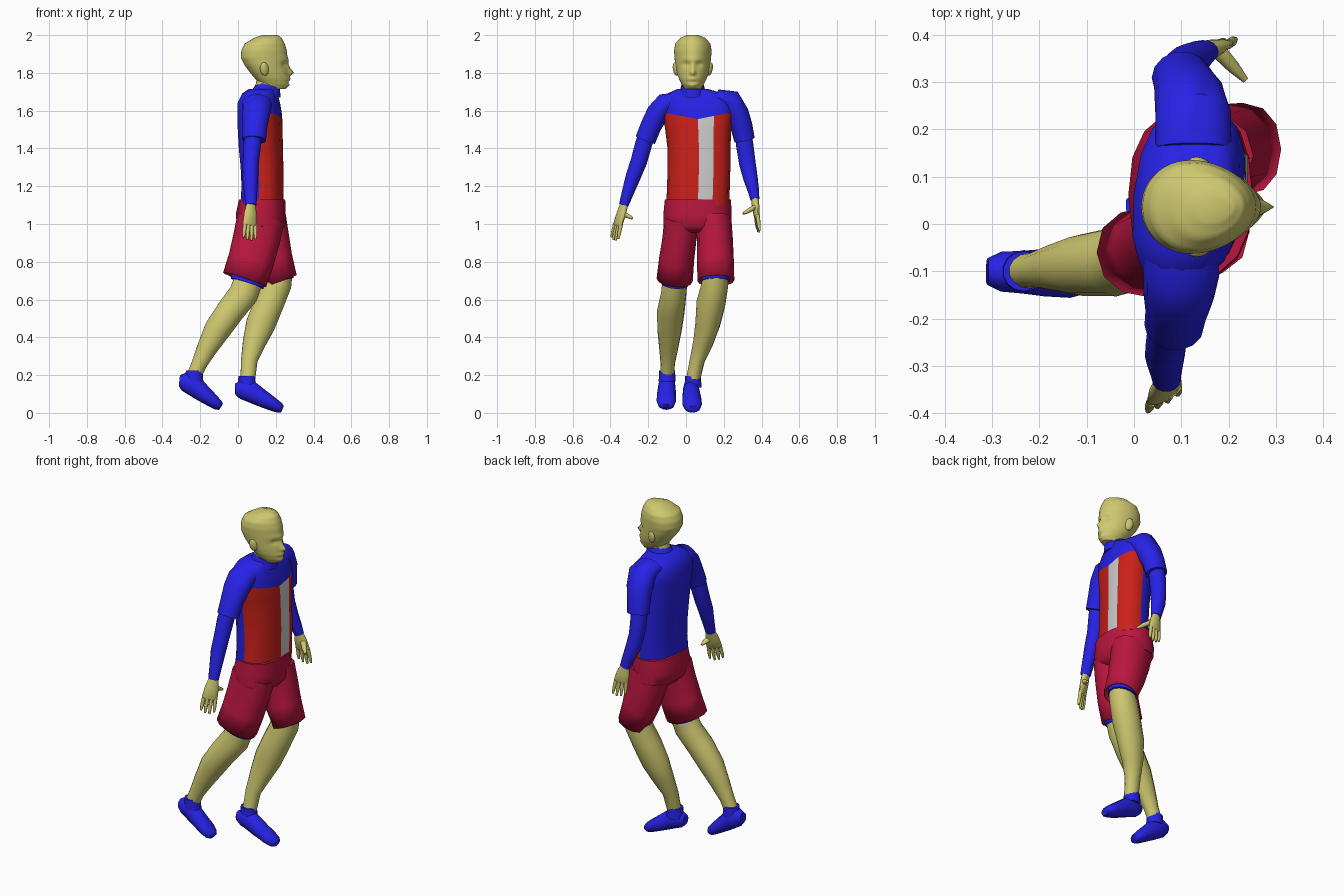
import bpy
import bmesh
from math import cos, sin, tau, pi, exp, copysign
from mathutils import Vector

default_cube = bpy.data.objects.get("Cube")
if default_cube:
    bpy.data.objects.remove(default_cube, do_unlink=True)

X, Y, Z = Vector((1, 0, 0)), Vector((0, 1, 0)), Vector((0, 0, 1))


def make_material(name, *rgb):
    material = bpy.data.materials.new(name)
    material.use_nodes = True
    colour = (*rgb, 1)
    material.diffuse_color = colour
    shader = material.node_tree.nodes["Principled BSDF"]
    shader.inputs["Base Color"].default_value = colour
    shader.inputs["Roughness"].default_value = 0.7
    return material


skin = make_material("skin", 0.62, 0.58, 0.16)
blue = make_material("blue_cloth", 0.02, 0.016, 0.8)
red = make_material("red_cloth", 0.6, 0.015, 0.01)
crimson = make_material("crimson_cloth", 0.5, 0.008, 0.05)
grey = make_material("grey_cloth", 0.6, 0.6, 0.6)


def smooth(obj, angle=50):
    bpy.ops.object.select_all(action="DESELECT")
    obj.select_set(True)
    bpy.context.view_layer.objects.active = obj
    bpy.ops.object.shade_smooth_by_angle(angle=angle * pi / 180)


def tube(name, stations, material, ref=X, sides=14, flat=False,
         power=1, open_end=False, taper=0):
    """Loft elliptical rings (x, y, z, radius along ref, radius across)."""
    mesh = bpy.data.meshes.new(name)
    obj = bpy.data.objects.new(name, mesh)
    bpy.context.collection.objects.link(obj)
    mesh.materials.append(material)
    centres = [Vector(s[:3]) for s in stations]
    last = len(centres) - 1
    bm = bmesh.new()
    rings = []
    for i, station in enumerate(stations):
        along = centres[min(i + 1, last)] - centres[max(i - 1, 0)]
        along = Z if flat else along.normalized()
        u = (ref - along * ref.dot(along)).normalized()
        v = along.cross(u)
        ring = []
        for k in range(sides):
            c, s = cos(tau * k / sides), sin(tau * k / sides)
            a = copysign(abs(c) ** power, c) * station[3]
            b = copysign(abs(s) ** power, s) * station[4] * (1 - taper * c)
            ring.append(bm.verts.new(centres[i] + u * a + v * b))
        rings.append(ring)
    for low, high in zip(rings, rings[1:]):
        for k in range(sides):
            n = (k + 1) % sides
            bm.faces.new((low[k], low[n], high[n], high[k]))
    bm.faces.new(rings[0][::-1])
    if not open_end:
        bm.faces.new(rings[-1])
    bmesh.ops.recalc_face_normals(bm, faces=bm.faces)
    bm.to_mesh(mesh)
    bm.free()
    smooth(obj)
    return obj


def levels(rows):
    """Turn (z, back, front, right, left) limits into level rings."""
    return [((b + f) / 2, (r + l) / 2, z, (f - b) / 2, (l - r) / 2)
            for z, b, f, r, l in rows]


# Shirt body: red front panel, blue yoke and back, grey stripe
shirt_rows = [
    (1.1, .015, .24, -.105, .23), (1.2, .02, .24, -.1, .232),
    (1.3, .015, .24, -.098, .235), (1.4, .005, .237, -.098, .235),
    (1.5, 0, .236, -.11, .24), (1.555, 0, .233, -.125, .25),
    (1.64, 0, .222, -.13, .25), (1.69, .025, .21, -.1, .2),
    (1.715, .06, .205, -.045, .115)]
shirt = tube("shirt", levels(shirt_rows), blue, sides=16, flat=True, power=.8)
shirt.data.materials.append(red)
shirt.data.materials.append(grey)
YOKE = 5
for i, vert in enumerate(shirt.data.vertices):
    if i // 16 == YOKE:
        vert.co.z += .2 * abs(vert.co.y - .06)
    vert.co.x += .1 * (vert.co.y - .07)
for i, face in enumerate(shirt.data.polygons[:16 * YOKE]):
    column = i % 16
    if column == 0:
        face.material_index = 2
    elif column < 4 or column > 11:
        face.material_index = 1

# Neck and collar
tube("neck", [(.14, .035, 1.66, .06, .055), (.16, .035, 1.77, .06, .055)], skin)
tube("collar", [(.15, .035, 1.69, .078, .072), (.163, .035, 1.735, .062, .06)], blue)

# Head, with densely blended rings so the face can be shaped
head_rows = [
    (1.715, .145, .25, .043), (1.74, .115, .27, .058), (1.77, .09, .27, .073),
    (1.8, .065, .266, .083), (1.84, .035, .262, .091), (1.88, .015, .262, .096),
    (1.92, .018, .258, .098), (1.955, .035, .247, .092),
    (1.985, .085, .232, .066), (2.0, .13, .21, .03)]
HEAD_Y = .036
dense = []
for low, high in zip(head_rows, head_rows[1:]):
    for step in range(4):
        z, b, f, w = (p + (q - p) * step / 4 for p, q in zip(low, high))
        dense.append((z, b, f, HEAD_Y - w, HEAD_Y + w))
z, b, f, w = head_rows[-1]
dense.append((z, b, f, HEAD_Y - w, HEAD_Y + w))
head = tube("head", levels(dense), skin, sides=48, flat=True, taper=.15)

# Face relief: depth, sideways offset, height, width, tallness
relief = [
    (.026, 0, 1.8, .012, .014), (.012, 0, 1.825, .012, .025),
    (-.013, .034, 1.845, .018, .013), (-.013, -.034, 1.845, .018, .013),
    (.006, 0, 1.87, .055, .012), (.009, 0, 1.768, .024, .009),
    (-.005, 0, 1.75, .03, .007), (.007, 0, 1.73, .025, .012)]
for vert in head.data.vertices:
    p = vert.co
    if p.x > .17:
        p.x += sum(d * exp(-((p.y - HEAD_Y - y) / w) ** 2 - ((p.z - h) / t) ** 2)
                   for d, y, h, w, t in relief)
for side, label in ((1, "left"), (-1, "right")):
    bpy.ops.mesh.primitive_uv_sphere_add(
        segments=12, ring_count=8, location=(.14, HEAD_Y + side * .09, 1.82))
    ear = bpy.context.object
    ear.name = label + "_ear"
    ear.scale = (.024, .014, .036)
    ear.rotation_euler = (side * -.15, -.2, side * -.3)
    ear.data.materials.append(skin)
    smooth(ear)

# Sleeves and arms
tube("right_sleeve", [
    (.095, -.03, 1.655, .08, .045), (.1, -.11, 1.635, .08, .06),
    (.095, -.15, 1.585, .075, .062), (.09, -.185, 1.52, .066, .057),
    (.085, -.215, 1.445, .063, .056)], blue)
tube("left_sleeve", [
    (.125, .16, 1.67, .08, .045), (.125, .235, 1.65, .08, .065),
    (.118, .27, 1.585, .075, .064), (.108, .293, 1.52, .066, .06),
    (.1, .31, 1.445, .063, .056)], blue)
tube("right_arm", [
    (.085, -.2, 1.5, .045, .045), (.075, -.225, 1.42, .047, .046),
    (.068, -.25, 1.33, .043, .045), (.065, -.28, 1.25, .042, .041),
    (.067, -.307, 1.17, .035, .033), (.068, -.33, 1.1, .03, .026)], blue)
tube("left_arm", [
    (.1, .3, 1.5, .045, .045), (.095, .312, 1.41, .046, .047),
    (.1, .325, 1.32, .043, .045), (.115, .342, 1.24, .042, .039),
    (.135, .356, 1.18, .035, .031), (.15, .365, 1.13, .03, .024)], blue)


def hand(label, wrist, knuckle, tip, across, thumb):
    wrist, knuckle, tip, thumb = map(Vector, (wrist, knuckle, tip, thumb))
    across = Vector(across).normalized()
    middle = wrist.lerp(knuckle, .5)
    tube(label + "_palm", [
        (*wrist, .025, .02), (*middle, .038, .02),
        (*knuckle, .043, .015), (*knuckle.lerp(tip, .1), .04, .01)],
        skin, ref=across, sides=12)
    for i, reach in enumerate((.8, .95, 1, .9)):
        start = knuckle + across * (i - 1.5) * .021
        end = start.lerp(tip + across * (i - 1.5) * .025, reach)
        tube(f"{label}_finger_{i + 1}", [
            (*start, .011, .011), (*start.lerp(end, .6), .01, .01),
            (*end, .006, .006)], skin, ref=across, sides=8)
    root = middle + across * .015
    tube(label + "_thumb", [
        (*root, .018, .014), (*root.lerp(thumb, .6), .014, .012),
        (*thumb, .007, .007)], skin, ref=across, sides=8)


hand("right_hand", (.068, -.325, 1.11), (.064, -.36, 1.0), (.06, -.38, .912),
     (.85, .5, 0), (.095, -.283, 1.03))
hand("left_hand", (.148, .363, 1.14), (.168, .375, 1.045), (.178, .385, .955),
     (.97, .15, 0), (.235, .304, 1.055))

# Shorts
tube("shorts_hips", levels([
    (1.13, .005, .25, -.112, .238), (1.05, -.012, .252, -.12, .242),
    (.99, -.005, .25, -.12, .242), (.955, .03, .22, -.07, .19)]),
    crimson, sides=16, flat=True, power=.85)
shorts_legs = {
    "right": [(.12, -.02, 1.03, .095, .125), (.098, -.035, .92, .09, .125),
              (.07, -.05, .81, .093, .122), (.035, -.06, .705, .096, .12)],
    "left": [(.135, .145, 1.03, .095, .12), (.16, .153, .92, .095, .112),
             (.19, .156, .81, .097, .1), (.23, .158, .7, .098, .086)]}
for label, stations in shorts_legs.items():
    leg = tube(label + "_shorts_leg", stations, crimson, ref=Y, sides=12,
               power=.9, open_end=True)
    hem = leg.modifiers.new("hem_thickness", "SOLIDIFY")
    hem.thickness = .005

# Undershorts showing below the hems
tube("right_undershort", [(.085, -.05, .8, .08, .095),
                          (.048, -.06, .685, .075, .093)], blue, ref=Y)
tube("left_undershort", [(.195, .155, .82, .08, .085),
                         (.218, .158, .7, .077, .08)], blue, ref=Y)

# Bare lower legs
tube("right_leg", [
    (.07, -.055, .74, .066, .078), (.03, -.065, .63, .067, .08),
    (-.04, -.08, .54, .073, .076), (-.11, -.087, .44, .065, .072),
    (-.165, -.092, .34, .05, .055), (-.205, -.097, .26, .038, .042),
    (-.235, -.1, .19, .037, .04)], skin, ref=Y)
tube("left_leg", [
    (.22, .155, .78, .068, .075), (.205, .153, .68, .071, .08),
    (.165, .132, .58, .077, .08), (.12, .115, .47, .066, .08),
    (.085, .09, .37, .053, .062), (.06, .06, .28, .04, .045),
    (.052, .038, .18, .037, .04)], skin, ref=Y)


# Shoes: along, lift, half width, half height
shoe_profile = [
    (0, 0, .028, .03), (.13, .015, .042, .052), (.33, .022, .045, .056),
    (.55, .012, .05, .047), (.8, .004, .052, .036), (.94, 0, .043, .028),
    (1, 0, .028, .019)]


def shoe(label, heel, toe, ankle):
    heel, toe, ankle = map(Vector, (heel, toe, ankle))
    tube(label + "_shoe", [
        (*(heel.lerp(toe, f) + Z * lift), wide, tall)
        for f, lift, wide, tall in shoe_profile], blue, ref=Y, sides=12)
    tube(label + "_shoe_collar", [
        (*(ankle - Z * .06), .045, .05), (*ankle, .042, .045)], blue, ref=Y)


shoe("right", (-.31, -.1, .17), (-.09, -.105, .032), (-.232, -.1, .225))
shoe("left", (-.015, .025, .125), (.235, .035, .02), (.046, .037, .195))
